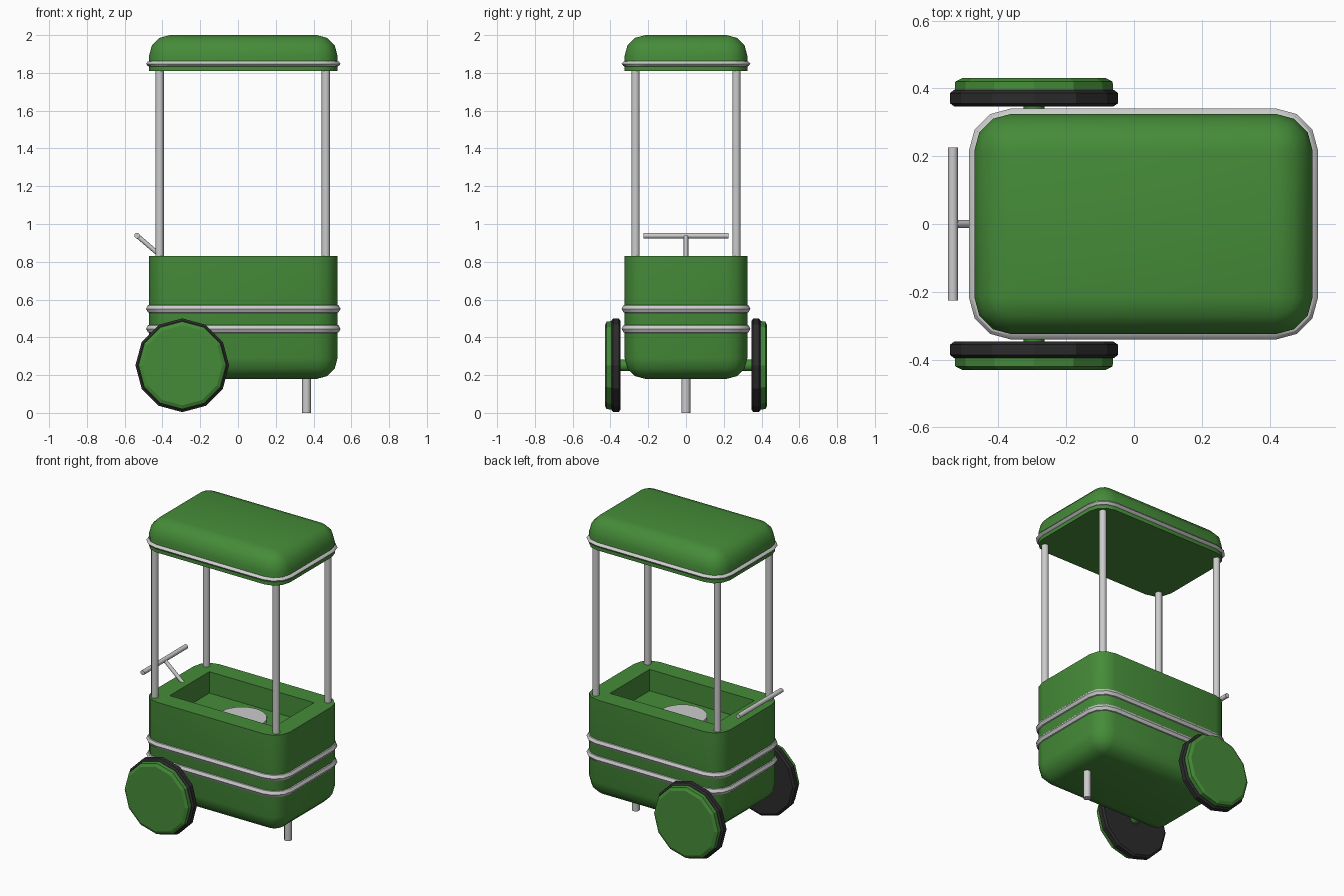
import bpy, bmesh
from math import sin, cos, pi, radians
from mathutils import Vector

if "Cube" in bpy.data.objects:
    bpy.data.objects.remove(bpy.data.objects["Cube"])

CX, HX, HY, R = 0.028, 0.499, 0.325, 0.11   # shared footprint and corner radius


def material(name, rgb):
    m = bpy.data.materials.new(name)
    m.diffuse_color = (*rgb, 1)
    m.use_nodes = True
    m.node_tree.nodes["Principled BSDF"].inputs["Base Color"].default_value = m.diffuse_color
    return m


green = material("green_paint", (0.06, 0.26, 0.04))
black = material("rubber", (0.025, 0.025, 0.025))


def finish(name, bm, mat=None, angle=35):
    bmesh.ops.remove_doubles(bm, verts=bm.verts, dist=1e-5)
    bmesh.ops.recalc_face_normals(bm, faces=bm.faces)
    me = bpy.data.meshes.new(name)
    bm.to_mesh(me)
    bm.free()
    ob = bpy.data.objects.new(name, me)
    bpy.context.collection.objects.link(ob)
    if mat:
        me.materials.append(mat)
    if angle:
        bpy.ops.object.select_all(action='DESELECT')
        ob.select_set(True)
        bpy.context.view_layer.objects.active = ob
        bpy.ops.object.shade_smooth_by_angle(angle=radians(angle))
    return ob


def skin(name, rings, mat=None, caps=True, closed=False, angle=35):
    """Bridge equal-length point rings into a surface."""
    bm = bmesh.new()
    vs = [[bm.verts.new(p) for p in ring] for ring in rings]
    pairs = list(zip(vs, vs[1:])) + ([(vs[-1], vs[0])] if closed else [])
    n = len(vs[0])
    for a, b in pairs:
        for i in range(n):
            j = (i + 1) % n
            bm.faces.new((a[i], a[j], b[j], b[i]))
    if caps and not closed:
        bm.faces.new(vs[0])
        bm.faces.new(vs[-1])
    return finish(name, bm, mat, angle)


def rounded_ring(inset, z, seg=3):
    r = max(R - inset, 0)
    pts = []
    for k, (sx, sy) in enumerate([(1, 1), (-1, 1), (-1, -1), (1, -1)]):
        for i in range(seg + 1):
            a = pi / 2 * (k + i / seg)
            pts.append((CX + sx * (HX - inset - r) + r * cos(a),
                        sy * (HY - inset - r) + r * sin(a), z))
    return pts


def loft(name, profile, mat=None, closed=False):
    return skin(name, [rounded_ring(*p) for p in profile], mat, closed=closed)


def rod(name, a, b, r, mat=None, sides=12):
    a, b = Vector(a), Vector(b)
    q = (b - a).to_track_quat('Z', 'Y')
    circle = [q @ Vector((r * cos(2 * pi * i / sides), r * sin(2 * pi * i / sides), 0))
              for i in range(sides)]
    return skin(name, [[p + c for c in circle] for p in (a, b)], mat)


def wheel_part(name, profile, side, mat):
    rings = [[(-0.295 + r * cos(pi * i / 6), side * y, 0.252 + r * sin(pi * i / 6))
              for i in range(12)] for r, y in profile]
    return skin(name, rings, mat, angle=0)


def arc(z, sign):
    """Quarter-round edge from the flat face to the side wall."""
    return [(R * (1 - sin(t * pi / 6)), z + sign * R * (1 - cos(t * pi / 6))) for t in range(4)]


# Cart body with rectangular tray, and canopy
loft("cart_body", arc(0.18, 1) + [(0, 0.83), (0.12, 0.83), (0.12, 0.69)], green)
loft("canopy_roof", [(0, 1.81)] + arc(2.0, -1)[::-1], green)

# Trim bands
for name, z, h in [("lower_band", 0.445, 0.023), ("upper_band", 0.551, 0.023),
                   ("roof_band", 1.848, 0.015)]:
    loft(name, [(0.005, z - h), (-0.006, z - h * 0.8), (-0.016, z),
                (-0.006, z + h * 0.8), (0.005, z + h)], closed=True)

# Round lid on the tray floor
rod("tray_lid", (CX, 0, 0.685), (CX, 0, 0.71), 0.15, sides=16)

# Canopy poles and front leg
for xn, x in (("left", -0.415), ("right", 0.465)):
    for yn, y in (("front", -0.267), ("back", 0.267)):
        rod(f"{yn}_{xn}_pole", (x, y, 0.82), (x, y, 1.82), 0.022)
rod("support_leg", (0.363, 0, 0), (0.363, 0, 0.2), 0.023)

# Push handle
rod("handle_stem", (-0.39, 0, 0.815), (-0.534, 0, 0.938), 0.012)
rod("handle_bar", (-0.534, -0.225, 0.938), (-0.534, 0.225, 0.938), 0.015)

# Axle and wheels
rod("axle", (-0.295, -0.35, 0.252), (-0.295, 0.35, 0.252), 0.031, green)
for side, yn in ((-1, "front"), (1, "back")):
    wheel_part(f"{yn}_tyre", [(0.235, 0.347), (0.248, 0.356), (0.248, 0.386), (0.236, 0.395)],
               side, black)
    wheel_part(f"{yn}_wheel_disc", [(0.234, 0.39), (0.232, 0.42), (0.212, 0.43)], side, green)
